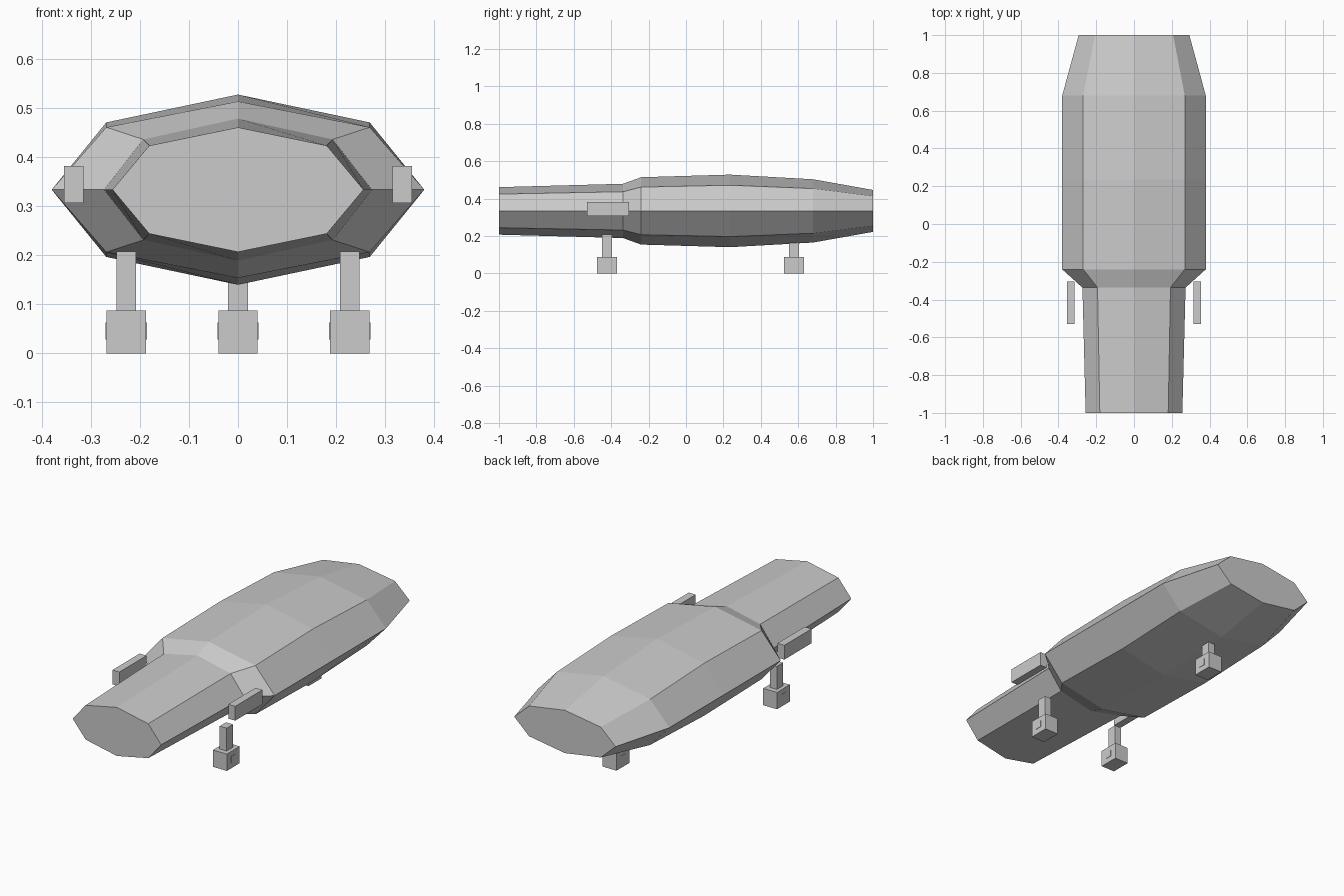
import bpy, bmesh, math

if "Cube" in bpy.data.objects:
    bpy.data.objects.remove(bpy.data.objects["Cube"])

grey = bpy.data.materials.new("hull grey")
grey.diffuse_color = (0.6, 0.6, 0.6, 1)
grey.use_nodes = True
grey.node_tree.nodes["Principled BSDF"].inputs["Base Color"].default_value = grey.diffuse_color


def finish(name, bm):
    bmesh.ops.recalc_face_normals(bm, faces=bm.faces)
    mesh = bpy.data.meshes.new(name)
    bm.to_mesh(mesh)
    bm.free()
    mesh.materials.append(grey)
    obj = bpy.data.objects.new(name, mesh)
    bpy.context.collection.objects.link(obj)
    return obj


def box(name, x, y, z):
    """Box from (min, max) ranges on each axis."""
    bm = bmesh.new()
    bmesh.ops.create_cube(bm, size=1)
    for v in bm.verts:
        v.co = [(lo + hi) / 2 + c * (hi - lo) for c, (lo, hi) in zip(v.co, (x, y, z))]
    return finish(name, bm)


# Hull: octagonal rings lofted along y (y, half width, half height)
stations = [(-1.0, 0.256, 0.127), (-0.337, 0.273, 0.145), (-0.24, 0.38, 0.18),
            (0.235, 0.38, 0.194), (0.68, 0.38, 0.169), (1.0, 0.293, 0.112)]
bm = bmesh.new()
rings = []
for y, w, h in stations:
    angles = [i * math.pi / 4 for i in range(8)]
    rings.append([bm.verts.new((w * math.cos(a), y, 0.334 + h * math.sin(a))) for a in angles])
for a, b in zip(rings, rings[1:]):
    for i in range(8):
        j = (i + 1) % 8
        bm.faces.new((a[i], a[j], b[j], b[i]))
bm.faces.new(rings[0])
bm.faces.new(rings[-1])
finish("hull", bm)

# Side pods
for side, x in (("left", -0.335), ("right", 0.335)):
    box(side + "_pod", (x - 0.02, x + 0.02), (-0.53, -0.305), (0.307, 0.382))

# Landing legs: strut, foot and a shallow hub on each side of the foot
for name, x, y in (("front_left", -0.228, -0.422), ("front_right", 0.228, -0.422), ("rear", 0, 0.578)):
    box(name + "_strut", (x - 0.02, x + 0.02), (y - 0.026, y + 0.026), (0.08, 0.208))
    box(name + "_foot", (x - 0.04, x + 0.04), (y - 0.053, y + 0.053), (0, 0.088))
    box(name + "_hub", (x - 0.042, x + 0.042), (y - 0.018, y + 0.018), (0.028, 0.063))
